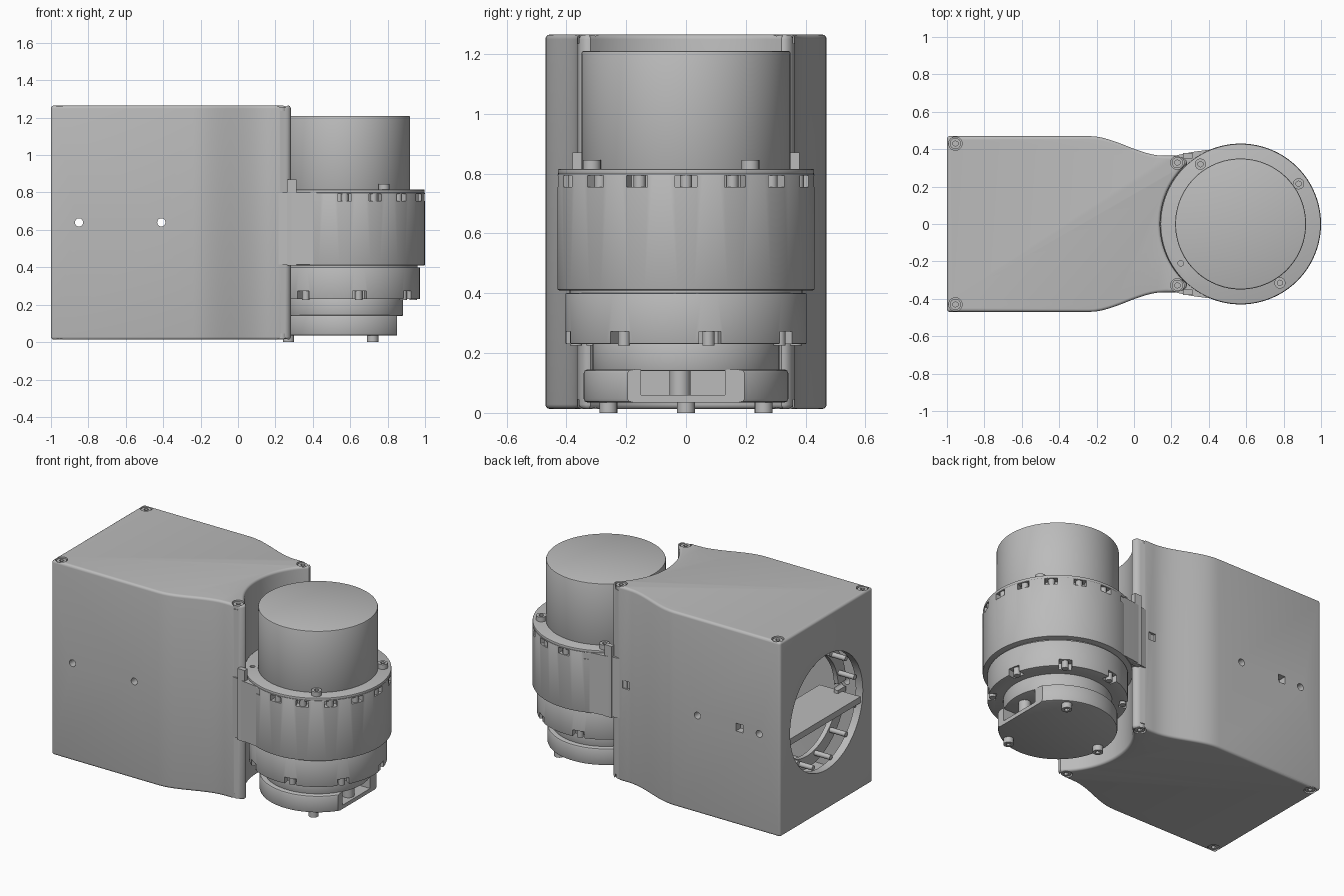
import bpy, bmesh, math
from math import sin, cos, pi, radians
from mathutils import Matrix, Vector

if "Cube" in bpy.data.objects:
    bpy.data.objects.remove(bpy.data.objects["Cube"])

grey = bpy.data.materials.new("plain grey")
grey.use_nodes = True
GREY = (0.5, 0.5, 0.5, 1)
grey.diffuse_color = GREY
grey.node_tree.nodes["Principled BSDF"].inputs["Base Color"].default_value = GREY

AX = 0.57          # x of the vertical motor axis
parts = []


def add_cyl(bm, r, z0, z1, x=AX, y=0, sides=64):
    bmesh.ops.create_cone(bm, cap_ends=True, segments=sides, radius1=r, radius2=r,
                          depth=z1 - z0, matrix=Matrix.Translation((x, y, (z0 + z1) / 2)))


def add_rod(bm, r, start, end, sides=20):
    a, b = Vector(start), Vector(end)
    turn = (b - a).to_track_quat("Z", "Y").to_matrix().to_4x4()
    bmesh.ops.create_cone(bm, cap_ends=True, segments=sides, radius1=r, radius2=r,
                          depth=(b - a).length, matrix=Matrix.Translation((a + b) / 2) @ turn)


def add_box(bm, size, centre, angle=0, about=(0, 0, 0)):
    m = (Matrix.Translation(about) @ Matrix.Rotation(angle, 4, "Z")
         @ Matrix.Translation(centre) @ Matrix.Diagonal((*size, 1)))
    bmesh.ops.create_cube(bm, size=1, matrix=m)


def add_prism(bm, outline, z0, z1):
    face = bm.faces.new([bm.verts.new((x, y, z0)) for x, y in outline])
    new = bmesh.ops.extrude_face_region(bm, geom=[face])["geom"]
    bmesh.ops.translate(bm, vec=(0, 0, z1 - z0),
                        verts=[v for v in new if isinstance(v, bmesh.types.BMVert)])
    bmesh.ops.recalc_face_normals(bm, faces=bm.faces)


def make(name, build):
    bm = bmesh.new()
    build(bm)
    mesh = bpy.data.meshes.new(name)
    bm.to_mesh(mesh)
    bm.free()
    mesh.materials.append(grey)
    ob = bpy.data.objects.new(name, mesh)
    bpy.context.collection.objects.link(ob)
    return ob


def part(name, build, bevel=0, segments=2, cuts=()):
    """Build a part, round its edges, then subtract each cutter."""
    ob = make(name, build)
    if bevel:
        mod = ob.modifiers.new("round", "BEVEL")
        mod.width, mod.segments = bevel, segments
        mod.limit_method, mod.angle_limit = "ANGLE", radians(40)
    helpers = []
    for cut in cuts:
        helper = make("cutter", cut)
        helper.hide_render = True
        helpers.append(helper)
        mod = ob.modifiers.new("cut", "BOOLEAN")
        mod.operation, mod.solver, mod.object = "DIFFERENCE", "EXACT", helper
    bpy.context.view_layer.update()
    deps = bpy.context.evaluated_depsgraph_get()
    result = bpy.data.meshes.new_from_object(ob.evaluated_get(deps))
    ob.modifiers.clear()
    ob.data = result
    for helper in helpers:
        bpy.data.objects.remove(helper)
    parts.append(ob)


def mirrored(half):
    return half + [(x, -y) for x, y in reversed(half)]


# Housing outline: straight flanks, an S-shaped waist and a hollow front
half = [(-1, 0.47)]
for i in range(13):
    t = i / 12
    half.append((-0.24 + 0.4 * t, 0.47 - 0.105 * t * t * (3 - 2 * t)))
half += [(0.22, 0.365), (0.265, 0.355), (0.285, 0.335)]
for i in range(12):
    a = radians(132 + 4 * i)
    half.append((AX + 0.43 * cos(a), 0.43 * sin(a)))
outline = mirrored(half + [(AX - 0.43, 0.004)])
inner = mirrored([(-0.95, 0.42), (-0.24, 0.42), (0.07, 0.325)])
corners = [(x, s * y) for x, y in ((-0.955, 0.43), (0.232, 0.328)) for s in (1, -1)]


def corner_wells(bm):
    for x, y in corners:
        add_cyl(bm, 0.036, 1.235, 1.3, x, y, 24)
        add_cyl(bm, 0.036, -0.03, 0.045, x, y, 24)


def side_holes(bm):
    for x in (-0.85, -0.41):
        add_rod(bm, 0.022, (x, -0.6, 0.64), (x, 0.6, 0.64))
    for x in (-0.71, 0.17):
        add_box(bm, (0.05, 0.14, 0.05), (x, 0.42, 0.64))


part("housing", lambda bm: add_prism(bm, outline, 0.013, 1.265), 0.028, 4, cuts=[
    lambda bm: add_prism(bm, inner, 0.06, 1.22),
    lambda bm: add_rod(bm, 0.37, (-1.1, 0, 0.64), (-0.9, 0, 0.64), 64),
    corner_wells, side_holes])


# Screws in the housing corners, with hexagonal sockets
def screws(name, places, r, z0, z1, up=True):
    def heads(bm):
        for x, y in places:
            add_cyl(bm, r, z0, z1, x, y, 20)

    def sockets(bm):
        for x, y in places:
            z = z1 if up else z0
            add_cyl(bm, r * 0.5, z - 0.015, z + 0.015, x, y, 6)
    part(name, heads, cuts=[sockets])


screws("top_corner_screws", corners, 0.03, 1.225, 1.258)
screws("bottom_corner_screws", corners, 0.03, 0.018, 0.055, False)


# Rear mounting pins and the shelf behind the rear opening
def pins(bm):
    for i in range(12):
        a = 2 * pi * (i + 0.5) / 12
        y, z = 0.345 * cos(a), 0.64 + 0.345 * sin(a)
        add_rod(bm, 0.016, (-0.97, y, z), (-0.84, y, z), 12)


def pin_flange(bm):
    add_rod(bm, 0.40, (-0.86, 0, 0.64), (-0.83, 0, 0.64), 64)


part("rear_pins", pins)
part("rear_flange", pin_flange, cuts=[
    lambda bm: add_rod(bm, 0.32, (-0.9, 0, 0.64), (-0.8, 0, 0.64), 64),
    lambda bm: add_rod(bm, 0.022, (-0.85, -0.6, 0.64), (-0.85, 0.6, 0.64))])
part("rear_shelf", lambda bm: add_box(bm, (0.29, 0.72, 0.04), (-0.845, 0, 0.58)))


# Notches spaced around a ring
def notches(r, z0, z1, count, start, width):
    def build(bm):
        for i in range(count):
            add_box(bm, (0.1, width, z1 - z0), (r, 0, (z0 + z1) / 2),
                    start + 2 * pi * i / count, (AX, 0, 0))
    return build


def notch_bolts(r, z0, z1, count, start):
    def build(bm):
        for i in range(count):
            a = start + 2 * pi * i / count
            add_cyl(bm, 0.02, z0, z1, AX + r * cos(a), r * sin(a), 12)
    return build


# Motor stack
LOW = radians(11.5)
part("motor_cap", lambda bm: add_cyl(bm, 0.35, 0.8, 1.21, sides=96), 0.008)
part("clamp_ring", lambda bm: add_cyl(bm, 0.43, 0.41, 0.8, sides=96), 0.006,
     cuts=[notches(0.435, 0.755, 0.793, 16, 0, 0.075)])
part("clamp_ring_bolts", notch_bolts(0.405, 0.75, 0.797, 16, 0))
part("clamp_plate", lambda bm: add_cyl(bm, 0.428, 0.798, 0.815, sides=96), 0.003,
     cuts=[lambda bm: add_cyl(bm, 0.015, 0.805, 0.83, 0.25, -0.21, 16)])
screws("clamp_plate_screws", [(0.355, 0.32), (0.88, 0.215), (0.78, -0.315)], 0.03, 0.81, 0.845)
part("lower_ring", lambda bm: add_cyl(bm, 0.403, 0.23, 0.4, sides=96), 0.004,
     cuts=[notches(0.405, 0.22, 0.272, 8, LOW, 0.075)])
part("lower_ring_gap", lambda bm: add_cyl(bm, 0.39, 0.395, 0.415))
part("lower_ring_bolts", notch_bolts(0.375, 0.225, 0.275, 8, LOW))
part("output_collar", lambda bm: add_cyl(bm, 0.312, 0.14, 0.235, sides=80), 0.006)
part("output_foot", lambda bm: add_cyl(bm, 0.342, 0.035, 0.145, sides=96), 0.012, cuts=[
    lambda bm: add_box(bm, (0.2, 1, 0.3), (0.95, 0, 0.1)),
    lambda bm: add_box(bm, (0.16, 0.28, 0.085), (0.84, -0.01, 0.102))])
part("foot_key", lambda bm: add_cyl(bm, 0.035, 0.055, 0.145, 0.8, -0.02, 24))
screws("foot_screws", [(AX + 0.3 * cos(a), 0.3 * sin(a)) for a in (pi / 3, pi, -pi / 3)],
       0.03, 0.0, 0.04, False)


# Webs and posts that join the clamp ring to the housing
def webs(bm):
    for s in (1, -1):
        side = [(0.17, 0.30), (0.17, 0.355), (0.31, 0.385), (0.46, 0.405), (0.42, 0.34)]
        add_prism(bm, [(x, s * y) for x, y in side], 0.415, 0.8)
        add_box(bm, (0.05, 0.03, 0.46), (0.288, s * 0.365, 0.64))


part("ring_webs", webs)

# Smooth shading with sharp edges kept
bpy.ops.object.select_all(action="DESELECT")
for ob in parts:
    ob.select_set(True)
bpy.context.view_layer.objects.active = parts[0]
bpy.ops.object.shade_smooth_by_angle(angle=radians(35))
